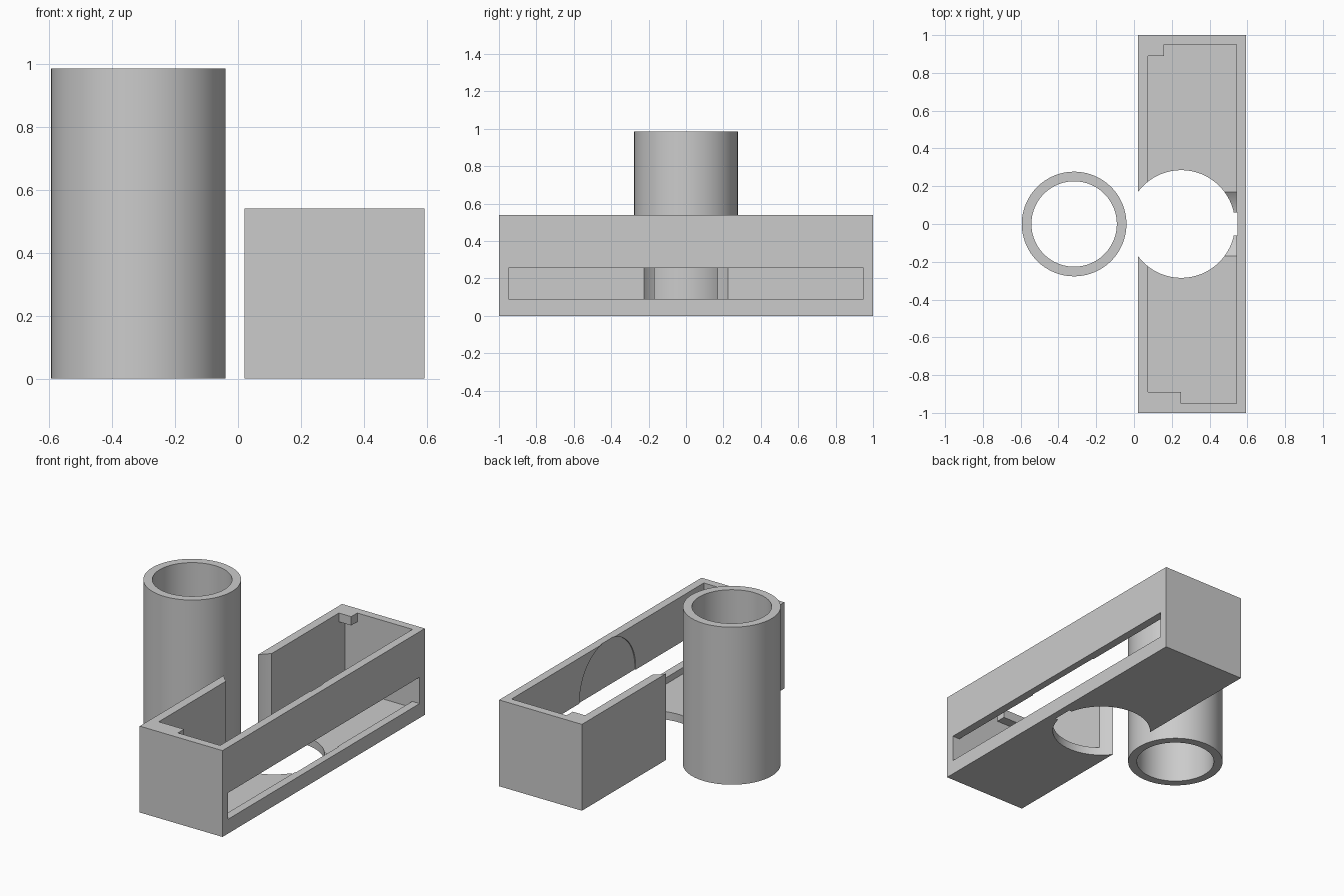
import bpy
import math

if "Cube" in bpy.data.objects:
    bpy.data.objects.remove(bpy.data.objects["Cube"], do_unlink=True)

grey = bpy.data.materials.new("plain grey")
grey.use_nodes = True
colour = (0.6, 0.6, 0.6, 1)
grey.diffuse_color = colour
grey.node_tree.nodes["Principled BSDF"].inputs["Base Color"].default_value = colour


def box(name, low, high):
    """Axis-aligned block between two corners."""
    centre = [(a + b) / 2 for a, b in zip(low, high)]
    bpy.ops.mesh.primitive_cube_add(size=1, location=centre)
    ob = bpy.context.object
    ob.name = name
    ob.scale = [b - a for a, b in zip(low, high)]
    bpy.ops.object.transform_apply(location=True, rotation=True, scale=True)
    ob.data.materials.append(grey)
    return ob


def cylinder(name, radius, depth, location, rotation=(0, 0, 0)):
    bpy.ops.mesh.primitive_cylinder_add(vertices=96, radius=radius, depth=depth,
                                        location=location, rotation=rotation)
    ob = bpy.context.object
    ob.name = name
    bpy.ops.object.transform_apply(location=True, rotation=True, scale=True)
    ob.data.materials.append(grey)
    return ob


def combine(target, other, operation):
    """Apply a boolean and discard the helper."""
    other.hide_render = True
    mod = target.modifiers.new(operation.lower(), 'BOOLEAN')
    mod.operation = operation
    mod.solver = 'EXACT'
    mod.object = other
    bpy.context.view_layer.objects.active = target
    bpy.ops.object.modifier_apply(modifier=mod.name)
    bpy.data.objects.remove(other, do_unlink=True)


def smooth(ob):
    bpy.ops.object.select_all(action='DESELECT')
    ob.select_set(True)
    bpy.context.view_layer.objects.active = ob
    bpy.ops.object.shade_smooth_by_angle(angle=math.radians(30))


# Open tube
TUBE_R = 0.277
tube = cylinder("tube", TUBE_R, 0.985, (-0.317, 0, 0.4925))
combine(tube, cylinder("tube_bore", 0.226, 2, (-0.317, 0, 0.5)), 'DIFFERENCE')
smooth(tube)

# Tray with hollow interior
HEIGHT = 0.54
tray = box("tray", (0.02, -1, 0), (0.593, 1, HEIGHT))
combine(tray, box("cavity", (0.075, -0.95, 0.05), (0.542, 0.95, 1)), 'DIFFERENCE')

# Corner tabs flush with the rim, overlapping the walls
for side, reach in ((1, 0.16), (-1, 0.25)):
    ends = sorted((side * 0.89, side * 0.97))
    combine(tray, box("corner_tab", (0.05, ends[0], 0.485), (reach, ends[1], HEIGHT)), 'UNION')

# Long slot in the side wall
combine(tray, box("slot", (0.5, -0.948, 0.09), (0.7, 0.948, 0.255)), 'DIFFERENCE')

# Upright round opening through the floor and inner wall
combine(tray, cylinder("round_opening", 0.285, 2, (0.25, 0, 0.5)), 'DIFFERENCE')

# Shallow round recess on the inside of the slotted wall
combine(tray, cylinder("round_recess", TUBE_R, 0.248, (0.424, 0, HEIGHT / 2),
                       (0, math.pi / 2, 0)), 'DIFFERENCE')
smooth(tray)
